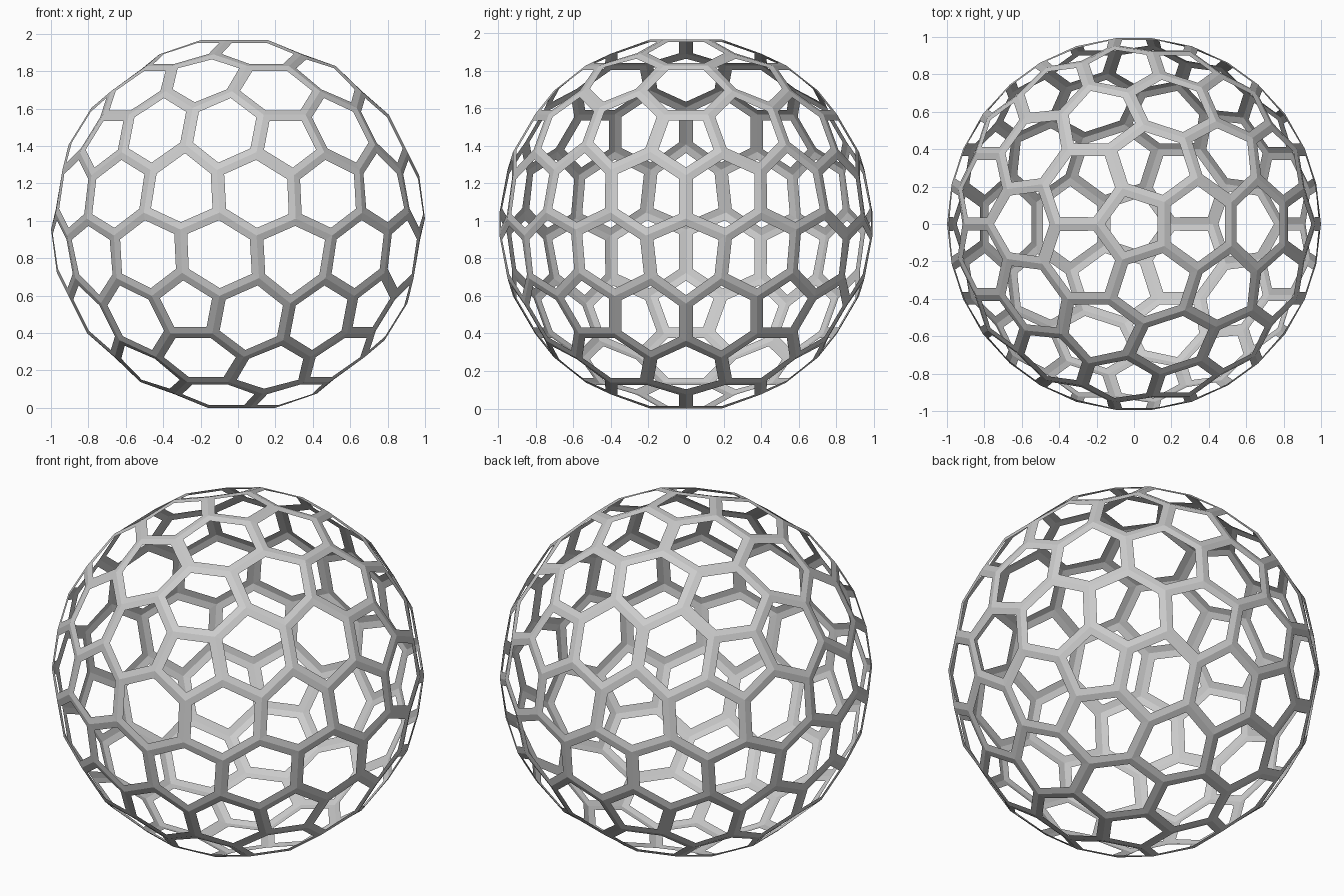
import bpy
from math import sin, cos, pi, radians, sqrt
from itertools import combinations
from mathutils import Vector

if "Cube" in bpy.data.objects:
    bpy.data.objects.remove(bpy.data.objects["Cube"])

STRUT = 0.037          # half width of each strut

# Guide icosahedron: poles plus two rings of five
h, r = 1 / sqrt(5), 2 / sqrt(5)
ico = [Vector((0, 0, 1)), Vector((0, 0, -1))]
for k in range(5):
    a = 2 * pi * k / 5
    ico.append(Vector((r * cos(a), r * sin(a), h)))
    ico.append(Vector((r * cos(a + pi / 5), r * sin(a + pi / 5), -h)))


def near(a, b):
    return (a - b).length < 1.1


edges = [e for e in combinations(ico, 2) if near(*e)]
tris = [t for t in combinations(ico, 3) if all(near(*p) for p in combinations(t, 2))]


def along(a, toward, degrees):
    side = (toward - a * toward.dot(a)).normalized()
    return a * cos(radians(degrees)) + side * sin(radians(degrees))


# Joints of the lattice: three per triangle corner, on its mirror line
joints = []
for t in tris:
    mid = (t[0] + t[1] + t[2]).normalized()
    for a in t:
        joints.append(along(a, mid, 11.5) * 1.003)
        joints.append(along(a, mid, 24.9))
        joints.append(along(a, mid, 51.6))

# Cell centres: 12 pentagons, 20 + 60 hexagons
cells = [(v, 5) for v in ico]
cells += [((t[0] + t[1] + t[2]).normalized(), 6) for t in tris]
for a, b in edges:
    cells += [(along(a, b, 21.6), 6), (along(b, a, 21.6), 6)]

# Each cell keeps only a flat rim around an open hole
verts = list(joints)
faces = []
for c, n in cells:
    ring = sorted(range(len(joints)), key=lambda i: (joints[i] - c).length)[:n]
    x = (joints[ring[0]] - c * joints[ring[0]].dot(c)).normalized()
    y = c.cross(x)
    ring.sort(key=lambda i: Vector((joints[i].dot(x), joints[i].dot(y))).angle_signed(Vector((1, 0))))
    base = len(verts)
    for k in range(n):
        p = joints[ring[k]]
        u = (joints[ring[k - 1]] - p).normalized()
        w = (joints[ring[(k + 1) % n]] - p).normalized()
        verts.append(p + (u + w) * STRUT / sin(u.angle(w)))
    for k in range(n):
        m = (k + 1) % n
        q = [ring[k], ring[m], base + m, base + k]
        normal = (verts[q[1]] - verts[q[0]]).cross(verts[q[2]] - verts[q[0]])
        faces.append(q if normal.dot(c) > 0 else q[::-1])

# Stand the sphere on the ground
low = min(v.z for v in verts)
mesh = bpy.data.meshes.new("lattice_sphere")
mesh.from_pydata([(v.x, v.y, v.z - low) for v in verts], [], faces)
mesh.update()
bpy.context.collection.objects.link(bpy.data.objects.new("lattice_sphere", mesh))
